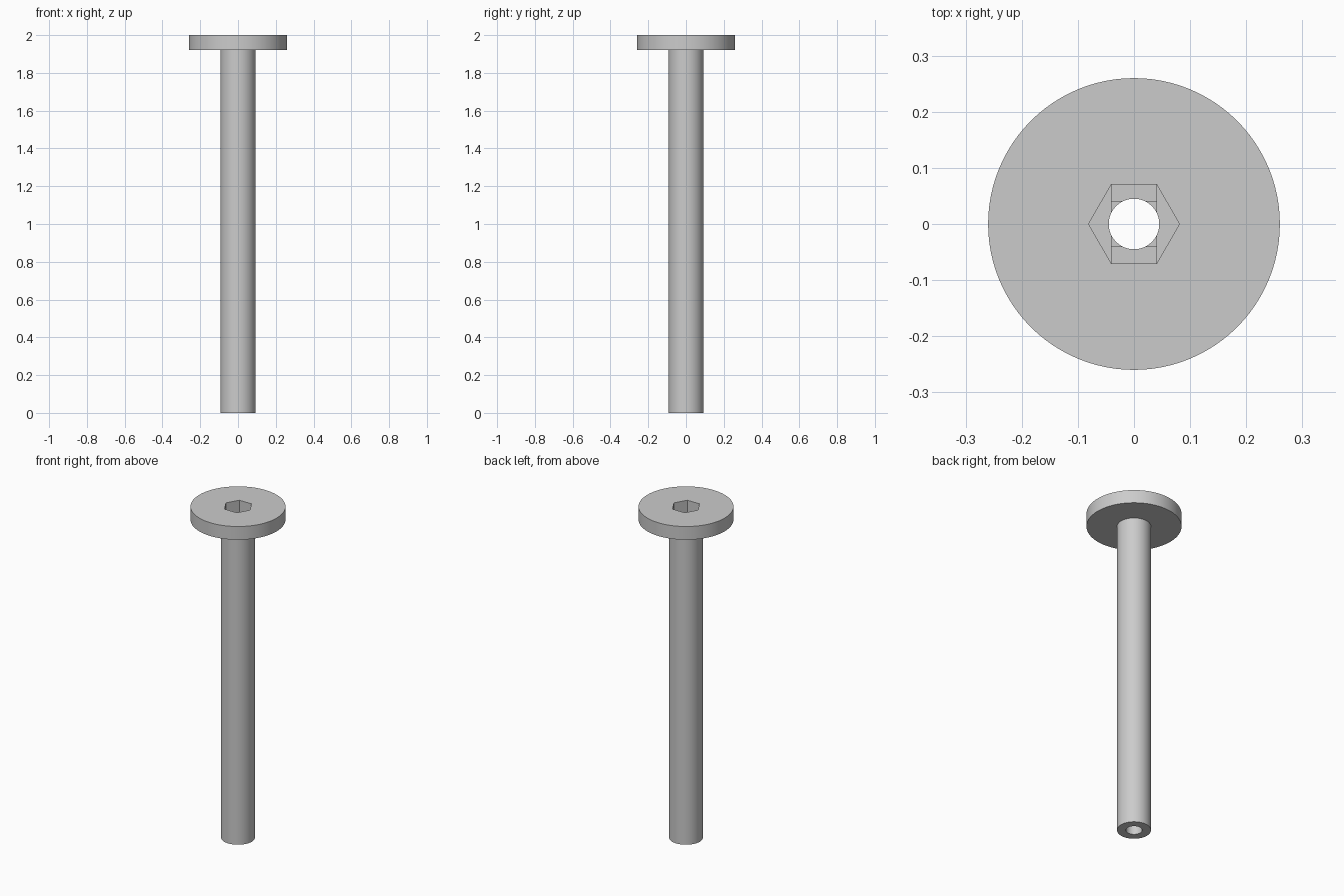
import bpy
import bmesh
from math import cos, sin, pi, radians

cube = bpy.data.objects.get("Cube")
if cube:
    bpy.data.objects.remove(cube, do_unlink=True)

grey = bpy.data.materials.new("plain grey")
grey.use_nodes = True
colour = (0.6, 0.6, 0.6, 1)
grey.diffuse_color = colour
grey.node_tree.nodes["Principled BSDF"].inputs["Base Color"].default_value = colour

TOP = 2.0
HEAD_BASE = 1.92
NUT_FLOOR = 1.91
STEP = 0.006


def ring(radius, sides=72):
    return [(radius * cos(2 * pi * i / sides), radius * sin(2 * pi * i / sides))
            for i in range(sides)]


def rect(x, y):
    return [(x, y), (-x, y), (-x, -y), (x, -y)]


def prism(name, outline, low, high):
    """Upright solid with the given outline."""
    bm = bmesh.new()
    base = bm.faces.new([bm.verts.new((x, y, low)) for x, y in outline])
    side = bmesh.ops.extrude_face_region(bm, geom=[base])["geom"]
    verts = [v for v in side if isinstance(v, bmesh.types.BMVert)]
    bmesh.ops.translate(bm, verts=verts, vec=(0, 0, high - low))
    bmesh.ops.recalc_face_normals(bm, faces=bm.faces)
    mesh = bpy.data.meshes.new(name)
    bm.to_mesh(mesh)
    bm.free()
    mesh.materials.append(grey)
    obj = bpy.data.objects.new(name, mesh)
    bpy.context.collection.objects.link(obj)
    return obj


def combine(target, tool, operation):
    """Apply a boolean and discard the tool."""
    tool.hide_render = True
    mod = target.modifiers.new(tool.name, 'BOOLEAN')
    mod.operation = operation
    mod.solver = 'EXACT'
    mod.object = tool
    bpy.context.view_layer.objects.active = target
    bpy.ops.object.modifier_apply(modifier=mod.name)
    bpy.data.objects.remove(tool, do_unlink=True)


# Shaft with a wide flat head
spool = prism("flanged_tube", ring(0.093), 0, TOP - 0.02)
combine(spool, prism("head", ring(0.26, 96), HEAD_BASE, TOP), 'UNION')

# Hexagonal nut recess, two stepped ledges below it, then the through bore
cuts = [
    ("nut_recess", ring(0.081, 6), NUT_FLOOR),
    ("slot_ledge", rect(0.04, 0.07), NUT_FLOOR - STEP),
    ("square_ledge", rect(0.04, 0.04), NUT_FLOOR - 2 * STEP),
    ("bore", ring(0.045), -0.1),
]
for name, outline, floor in cuts:
    combine(spool, prism(name, outline, floor, TOP + 0.1), 'DIFFERENCE')

bpy.ops.object.select_all(action='DESELECT')
spool.select_set(True)
bpy.context.view_layer.objects.active = spool
bpy.ops.object.shade_smooth_by_angle(angle=radians(30))
